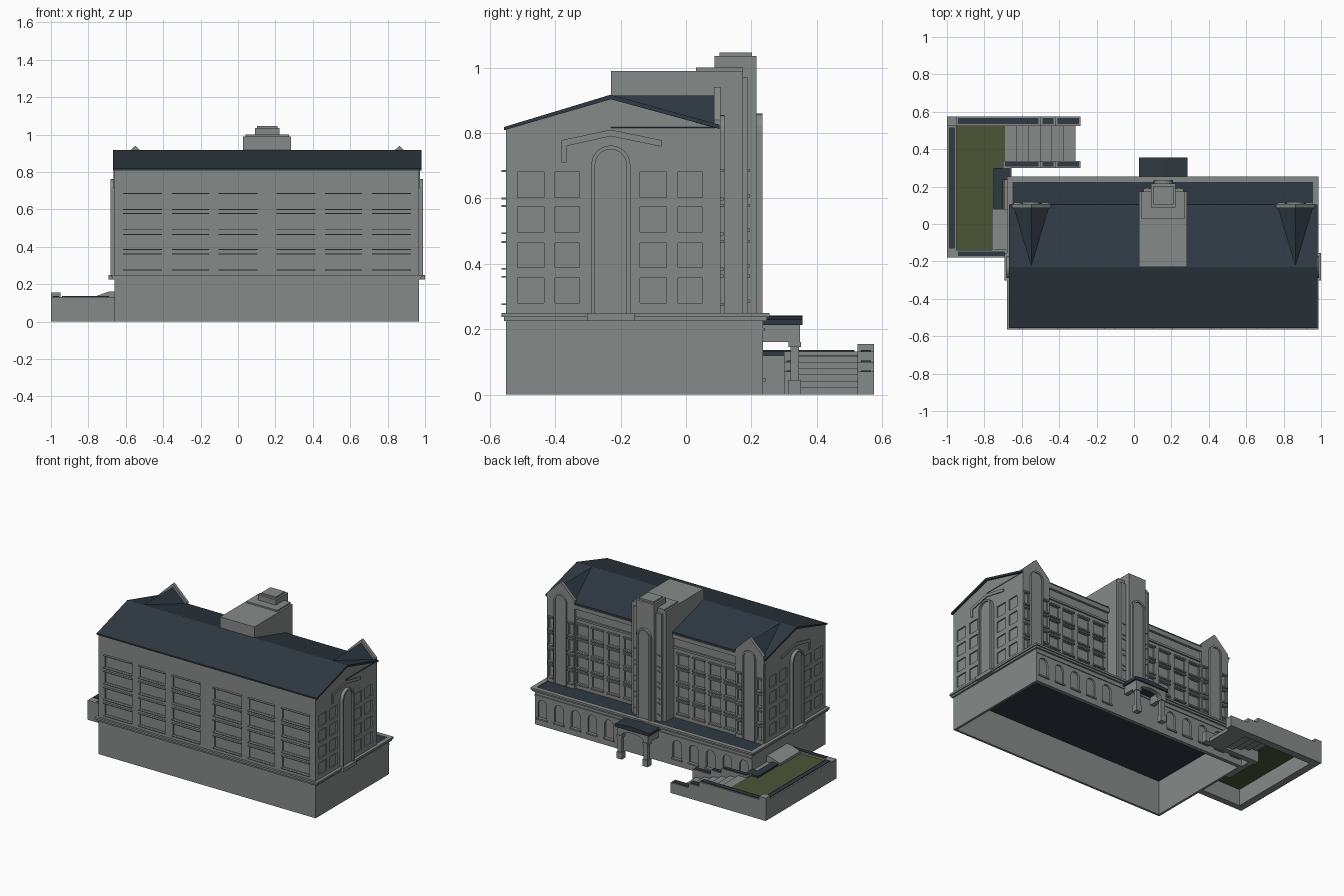
import bpy, bmesh, math

if "Cube" in bpy.data.objects:
    bpy.data.objects.remove(bpy.data.objects["Cube"])

def material(name, rgb):
    m = bpy.data.materials.new(name)
    m.diffuse_color = (*rgb, 1)
    m.use_nodes = True
    m.node_tree.nodes["Principled BSDF"].inputs["Base Color"].default_value = m.diffuse_color
    return m

STONE = material("grey stone", (0.235, 0.257, 0.247))
SLATE = material("dark slate", (0.028, 0.041, 0.055))
GRASS = material("grass green", (0.07, 0.09, 0.038))
CX = 0.157            # centre line of the rear facade

def prism(name, pts, axis, a, b, mat=STONE):
    """Extrude a profile: axis x takes (y,z), axis y takes (x,z)."""
    place = (lambda p, d: (d, p[0], p[1])) if axis == 'x' else (lambda p, d: (p[0], d, p[1]))
    bm = bmesh.new()
    lo = [bm.verts.new(place(p, a)) for p in pts]
    hi = [bm.verts.new(place(p, b)) for p in pts]
    n = len(pts)
    bm.faces.new(lo)
    bm.faces.new(hi[::-1])
    for i in range(n):
        j = (i + 1) % n
        bm.faces.new((lo[i], hi[i], hi[j], lo[j]))
    return finish(name, bm, mat)

def boxes(name, spans, mat=STONE):
    """One object holding boxes given as (x0,x1,y0,y1,z0,z1)."""
    bm = bmesh.new()
    for x0, x1, y0, y1, z0, z1 in spans:
        c = bmesh.ops.create_cube(bm, size=1)['verts']
        for v in c:
            v.co = (x0 if v.co.x < 0 else x1, y0 if v.co.y < 0 else y1, z0 if v.co.z < 0 else z1)
    return finish(name, bm, mat)

def finish(name, bm, mat):
    bmesh.ops.recalc_face_normals(bm, faces=bm.faces)
    me = bpy.data.meshes.new(name)
    bm.to_mesh(me)
    bm.free()
    ob = bpy.data.objects.new(name, me)
    bpy.context.collection.objects.link(ob)
    me.materials.append(mat)
    return ob

def cut(ob, cutter):
    mod = ob.modifiers.new("cut", 'BOOLEAN')
    mod.operation, mod.solver, mod.object = 'DIFFERENCE', 'EXACT', cutter
    dg = bpy.context.evaluated_depsgraph_get()
    me = bpy.data.meshes.new_from_object(ob.evaluated_get(dg))
    ob.modifiers.clear()
    ob.data = me
    bpy.data.objects.remove(cutter)

def arch(c, r, z0, top, n=10):
    """Round-headed outline, from bottom left over the top to bottom right."""
    return [(c - r, z0)] + [(c - r * math.cos(math.pi * i / n), top - r + r * math.sin(math.pi * i / n))
                            for i in range(n + 1)] + [(c + r, z0)]

def arch_bay(name, c, r, top, axis, wall, out):
    """Raised arched surround with a shallower panel inside."""
    inner = arch(c, r - 0.012, 0.25, top - 0.012)
    prism(name + "_surround", arch(c, r, 0.25, top) + inner[::-1], axis, wall - out * 0.3, wall + out)
    prism(name + "_panel", inner, axis, wall - out * 0.3, wall + out * 0.5)

# Hollow base, open below, with the deck above it
boxes("base_walls", [(-.66, .967, -.55, -.535, 0, .235), (-.66, -.645, -.535, .215, 0, .235),
                     (.952, .967, -.535, .215, 0, .235)])
rear = boxes("base_rear_wall", [(-.66, .967, .21, .235, 0, .235)])
boxes("podium_deck", [(-.65, .96, -.54, .24, .232, .243)], SLATE)
for z0, z1, g in ((.225, .237, .012), (.237, .25, .02)):
    X0, X1, Y0, Y1 = -.66 - g, .967 + g, -.545 - g, .235 + g
    boxes("base_cornice", [(X0, X1, Y0, -.54, z0, z1), (X0, X1, .225, Y1, z0, z1),
                           (X0, -.65, -.54, .225, z0, z1), (.957, X1, -.54, .225, z0, z1)])

# Arched openings along the rear of the base
centres = [CX + s * (.255 + .125 * i) for i in range(5) for s in (-1, 1)]
cols = []
for c in centres:
    cols.append(prism("arch_cutter", arch(c, .033, .05, .175, 6), 'y', .222, .26))
    boxes("base_sill", [(c - .04, c + .04, .23, .243, .04, .05)])
for k in cols:
    cut(rear, k)
boxes("base_band", [(-.66, .967, .234, .241, .195, .203)])

# Upper block with gabled ends
body = prism("upper_walls", [(-.55, .243), (.09, .243), (.09, .815), (-.23, .905), (-.55, .812)], 'x', -.66, .967)
front_cols = [(-.61, -.41), (-.35, -.16), (-.10, .10), (.21, .41), (.47, .66), (.72, .92)]
rows = [(.28, .357), (.388, .463), (.497, .573), (.603, .68)]
side_cols = [(-.515, -.435), (-.40, -.325), (-.14, -.06), (-.025, .05)]
rear_cols = [(CX + s * d - .04, CX + s * d + .04) for d in (.20, .32, .44, .555) for s in (-1, 1)]
wins, sills = [], []
for z0, z1 in rows:
    for a, b in front_cols:
        wins.append((a, b, -.58, -.542, z0, z1))
        sills += [(a - .004, b + .004, -.565, -.548, z, z + .005) for z in (z0 - .006, z1 + .001)]
    for a, b in side_cols:
        wins += [(-.70, -.652, a, b, z0, z1), (.959, 1, a, b, z0, z1)]
    for a, b in rear_cols:
        wins.append((a, b, .08, .12, z0, z1))
        sills += [(a - .005, b + .005, .085, .102, z, z + .009) for z in (z0 - .01, z1 + .001)]
cut(body, boxes("window_cutter", wins))
boxes("window_sills", sills)
boxes("rear_eaves_cornice", [(-.66, .967, .085, .106, .785, .812), (-.66, .967, .085, .1, .715, .728)])

# Main roof
prism("main_roof", [(-.557, .808), (-.557, .818), (-.23, .917), (.103, .825), (.103, .812), (-.23, .903)],
      'x', -.668, .98, SLATE)

# Gable-end decoration, both ends
for side, wall, d in (("left", -.66, -1), ("right", .967, 1)):
    arch_bay(side + "_arch", -.23, .06, .762, 'x', wall, d * .023)
    boxes(side + "_arch_foot", [tuple(sorted((wall, wall + d * .033))) + (-.302, -.156, .225, .25)])
    band = [(-.38, .71), (-.38, .778), (-.23, .81), (-.075, .778), (-.075, .758), (-.23, .79), (-.365, .76), (-.365, .71)]
    prism(side + "_gable_band", band, 'x', wall - d * .004, wall + d * .006)

# Rear gabled pavilions
for s, side in ((-1, "left"), (1, "right")):
    c = CX + s * .706
    prism(side + "_dormer_roof", [(c - .108, .815), (c + .108, .815), (c, .915)], 'y', -.23, .09, SLATE)
    wall = prism(side + "_pavilion_wall", [(c - .104, .243), (c + .104, .243), (c + .104, .84),
                                           (c, .94), (c - .104, .84)], 'y', .085, .106)
    cut(wall, boxes("window_cutter", [(c + t * .075 - .016, c + t * .075 + .016, .094, .13, *r)
                                      for t in (-1, 1) for r in rows]))
    boxes(side + "_pavilion_sills", [(c + t * .075 - .02, c + t * .075 + .02, .1, .115, z - .01, z)
                                     for t in (-1, 1) for r in rows for z in (r[0], r[1] + .01)])
    arch_bay(side + "_pavilion_arch", c, .048, .855, 'y', .106, .012)

# Central tower
boxes("tower", [(.028, .284, -.23, .175, .243, .99), (.05, .264, .17, .19, .243, .97),
                (.04, .272, .03, .175, .99, 1.0), (.09, .222, .087, .216, .243, 1.035),
                (.102, .21, .103, .202, 1.035, 1.046)])
arch_bay("tower_arch", CX, .052, .86, 'y', .216, .018)
boxes("tower_bands", [(x, x + .022, .188, .196, z, z + .01) for r in rows for z in r for x in (.06, .23)])

# Entrance porch
span = [(CX + .085 * math.cos(math.pi * i / 8), .16 + .035 * math.sin(math.pi * i / 8)) for i in range(9)]
prism("porch_arch_beam", [(.04, .16), (.04, .216), (.274, .216), (.274, .16)] + span, 'y', .315, .348)
boxes("porch_sides", [(.04, .07, .235, .315, .16, .216), (.244, .274, .235, .315, .16, .216)])
prism("porch_roof", [(.028, .212), (.028, .23), (.09, .238), (CX, .242), (.225, .238), (.286, .23), (.286, .212)],
      'y', .235, .356, SLATE)
boxes("porch_piers", [p for x in (.06, .254) for p in ((x - .015, x + .015, .32, .346, .04, .16),
                                                    (x - .02, x + .02, .314, .352, 0, .045),
                                                    (x - .02, x + .02, .314, .352, .145, .16))])

# Garden terrace: walls, planting strips, lawn
boxes("terrace_walls", [(-1, -.95, -.18, .575, 0, .132), (-.95, -.655, -.18, -.138, 0, .132),
                        (-.95, -.5, .525, .575, 0, .132), (-.5, -.42, .525, .575, 0, .1),
                        (-.42, -.287, .525, .575, 0, .07), (-.7, -.5, .3, .338, 0, .132),
                        (-.5, -.42, .3, .338, 0, .1), (-.42, -.287, .3, .338, 0, .07)])
boxes("corner_post", [(-1, -.95, .525, .575, .13, .154)])
boxes("planting_strips", [(-.99, -.958, -.13, .515, .13, .136), (-.94, -.69, -.17, -.147, .13, .136)]
      + [(a, b, c, d, z, z + .006) for c, d in ((.535, .566), (.307, .331))
         for a, b, z in ((-.49, -.43, .098), (-.41, -.295, .068))]
      + [(-.94, -.51, .535, .566, .13, .136), (-.69, -.51, .307, .331, .13, .136),
         (-.75, -.7, .08, .3, .11, .132), (-.7, -.66, .235, .3, .11, .132)], SLATE)
boxes("lawn", [(-.955, -.69, -.145, .53, .112, .12)], GRASS)
prism("sloped_block", [(-.76, .1), (-.655, .1), (-.655, .162), (-.69, .16), (-.76, .136)], 'y', -.138, .08)
boxes("terrace_edge", [(-.69, -.655, .08, .3, 0, .12)])

# Steps down from the terrace
boxes("steps", [(-.69 + .063 * i, -.69 + .063 * (i + 1), .335, .528, max(0, .075 - .02 * i), .118 - .019 * i)
                for i in range(6)])
